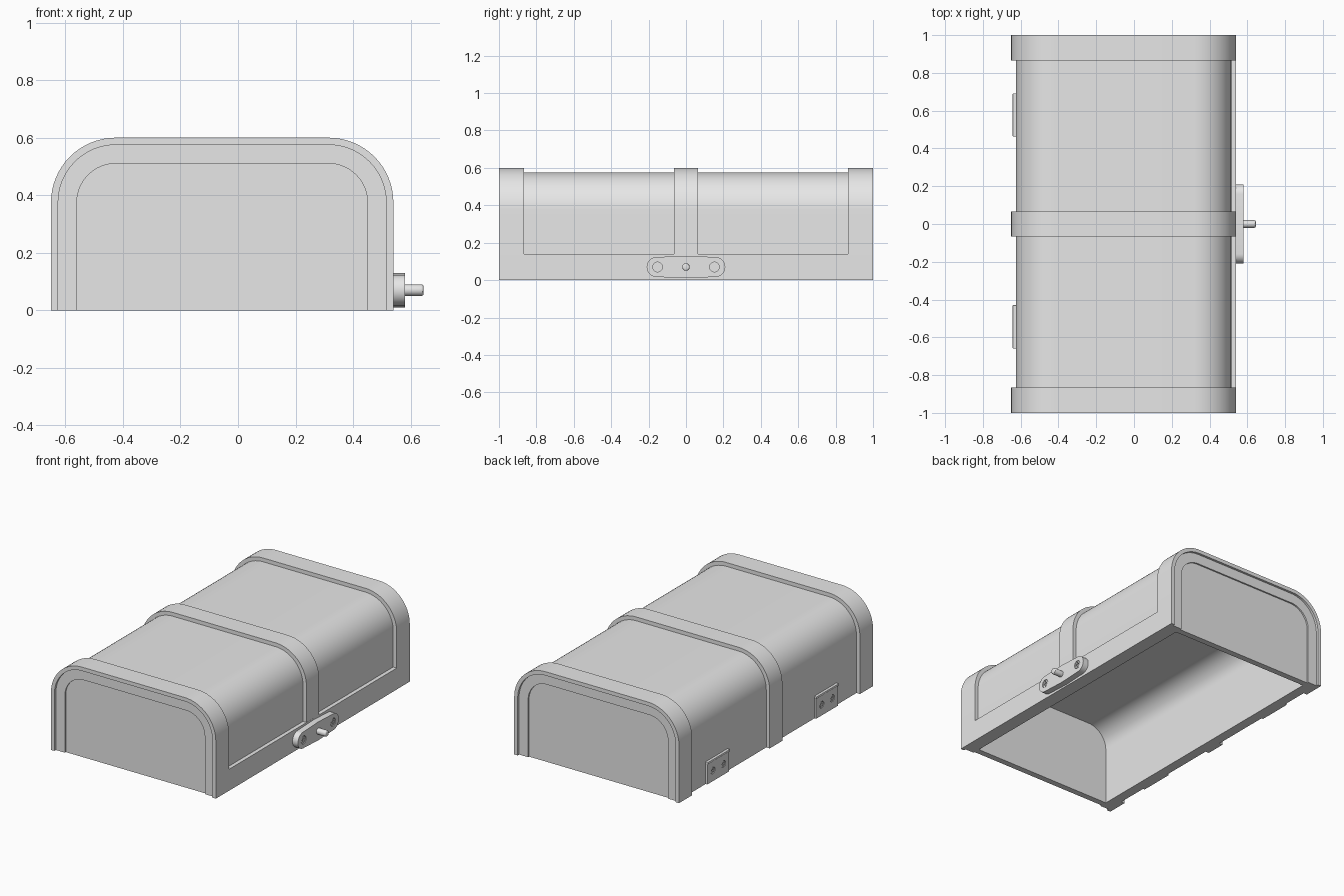
import bpy, bmesh, math
from mathutils import Matrix, Vector

cube = bpy.data.objects.get("Cube")
if cube:
    bpy.data.objects.remove(cube, do_unlink=True)

GREY = (0.8, 0.8, 0.8, 1)
mat = bpy.data.materials.new("plain grey")
mat.use_nodes = True
mat.diffuse_color = GREY
mat.node_tree.nodes["Principled BSDF"].inputs["Base Color"].default_value = GREY

CX, HALF, TOP, RADIUS = -0.055, 0.595, 0.6, 0.225
WALL_OUT, WALL_IN = 0.025, 0.09      # insets of the shell from the strap surface
RIGHT, LEFT = CX - HALF, CX + HALF


def finish(name, bm):
    bmesh.ops.recalc_face_normals(bm, faces=bm.faces)
    mesh = bpy.data.meshes.new(name)
    bm.to_mesh(mesh)
    bm.free()
    mesh.materials.append(mat)
    obj = bpy.data.objects.new(name, mesh)
    bpy.context.collection.objects.link(obj)
    return obj


def activate(obj):
    bpy.ops.object.select_all(action='DESELECT')
    obj.select_set(True)
    bpy.context.view_layer.objects.active = obj


def smooth(obj):
    activate(obj)
    bpy.ops.object.shade_smooth_by_angle(angle=math.radians(30))
    return obj


def arch(inset, steps=16):
    """Outline with rounded top corners, from the right foot to the left foot."""
    h, r = HALF - inset, RADIUS - inset
    pts = [(CX - h, 0)]
    for side, start in ((-1, math.pi), (1, math.pi / 2)):
        for i in range(steps + 1):
            a = start - i * math.pi / 2 / steps
            pts.append((CX + side * (h - r) + r * math.cos(a),
                        TOP - inset - r + r * math.sin(a)))
    return pts + [(CX + h, 0)]


def prism(name, pts, y0, y1):
    bm = bmesh.new()
    face = bm.faces.new([bm.verts.new((x, y0, z)) for x, z in pts])
    ext = bmesh.ops.extrude_face_region(bm, geom=[face])["geom"]
    bmesh.ops.translate(bm, vec=(0, y1 - y0, 0),
                        verts=[v for v in ext if isinstance(v, bmesh.types.BMVert)])
    return smooth(finish(name, bm))


def arch_band(name, outer, inner, y0, y1):
    return prism(name, arch(outer) + arch(inner)[::-1], y0, y1)


def box(name, x, y, z, bevel=0.0):
    bm = bmesh.new()
    bmesh.ops.create_cube(bm, size=1)
    for v in bm.verts:
        v.co = [sum(r) / 2 + c * (r[1] - r[0]) for c, r in zip(v.co, (x, y, z))]
    if bevel:
        bmesh.ops.bevel(bm, geom=bm.edges[:], offset=bevel, segments=2,
                        profile=0.5, affect='EDGES')
    return finish(name, bm)


def rod(name, x0, x1, y, z, radius, bevel=0.0):
    """Cylinder along x, with an optional rounded end at x1."""
    bm = bmesh.new()
    turn = Matrix.Translation(((x0 + x1) / 2, y, z)) @ Matrix.Rotation(math.pi / 2, 4, 'Y')
    bmesh.ops.create_cone(bm, cap_ends=True, segments=32, radius1=radius,
                          radius2=radius, depth=abs(x1 - x0), matrix=turn)
    if bevel:
        rim = [e for e in bm.edges if all(abs(v.co.x - x1) < 1e-4 for v in e.verts)]
        bmesh.ops.bevel(bm, geom=rim, offset=bevel, segments=3, profile=0.5, affect='EDGES')
    return smooth(finish(name, bm))


def cut(obj, cutters):
    for c in cutters:
        c.hide_render = True
        mod = obj.modifiers.new("cut", 'BOOLEAN')
        mod.operation, mod.solver, mod.object = 'DIFFERENCE', 'EXACT', c
        activate(obj)
        bpy.ops.object.modifier_apply(modifier=mod.name)
        bpy.data.objects.remove(c, do_unlink=True)
    return smooth(obj)


def screw(name, plate, x, side, y, z, radius=0.023):
    """Countersunk hole in the plate, filled by a cross-slotted head."""
    cut(plate, [rod("hole_cutter", x - side * 0.01, x + side * 0.02, y, z, radius + 0.003)])
    head = rod(name, x - side * 0.014, x - side * 0.002, y, z, radius)
    deep = sorted((x - side * 0.009, x + side * 0.01))
    long, thin = radius * 0.7, radius * 0.2
    cut(head, [box("slot_cutter", deep, (y - a, y + a), (z - b, z + b))
               for a, b in ((long, thin), (thin, long))])


# Hollow arched shell and recessed end panels
arch_band("lid_shell", WALL_OUT, WALL_IN, -0.985, 0.985)
for name, s in (("front", -1), ("back", 1)):
    prism(name + "_panel", arch(WALL_IN), s * 0.935, s * 0.975)
    arch_band(name + "_strap", 0, WALL_OUT, s * 0.865, s)
arch_band("middle_strap", 0, WALL_OUT, -0.065, 0.065)

# Lower rail on the latch side
box("latch_rail", (LEFT - WALL_OUT, LEFT + 0.0005), (-0.866, 0.866), (0, 0.14))

# Latch plate: hull of three discs
bm = bmesh.new()
for y, r in ((-0.157, 0.053), (0, 0.06), (0.157, 0.053)):
    for x in (LEFT - 0.005, LEFT + 0.04):
        for i in range(40):
            a = i * math.tau / 40
            bm.verts.new((x, y + r * math.cos(a), 0.07 + r * math.sin(a)))
hull = bmesh.ops.convex_hull(bm, input=bm.verts)
bmesh.ops.delete(bm, geom=list({g for g in hull["geom_interior"] + hull["geom_unused"]
                                if isinstance(g, bmesh.types.BMVert)}), context='VERTS')
bmesh.ops.dissolve_limit(bm, angle_limit=0.01, verts=bm.verts, edges=bm.edges)
latch = smooth(finish("latch_plate", bm))
for name, y in (("latch_screw_front", -0.152), ("latch_screw_back", 0.152)):
    screw(name, latch, LEFT + 0.04, 1, y, 0.07)
rod("latch_pin", LEFT + 0.03, 0.645, 0, 0.07, 0.02, 0.008)

# Hinge plates with a top lip and two screws each
for name, y in (("front", -0.545), ("back", 0.577)):
    face = RIGHT + 0.013
    plate = box(name + "_hinge", (face, face + 0.03), (y - 0.113, y + 0.113), (0, 0.13))
    box(name + "_hinge_lip", (face - 0.005, face + 0.03), (y - 0.115, y + 0.115),
        (0.13, 0.145), 0.003)
    for i, s in enumerate((-1, 1)):
        screw(f"{name}_hinge_screw_{i + 1}", plate, face, -1, y + s * 0.055, 0.07, 0.019)
